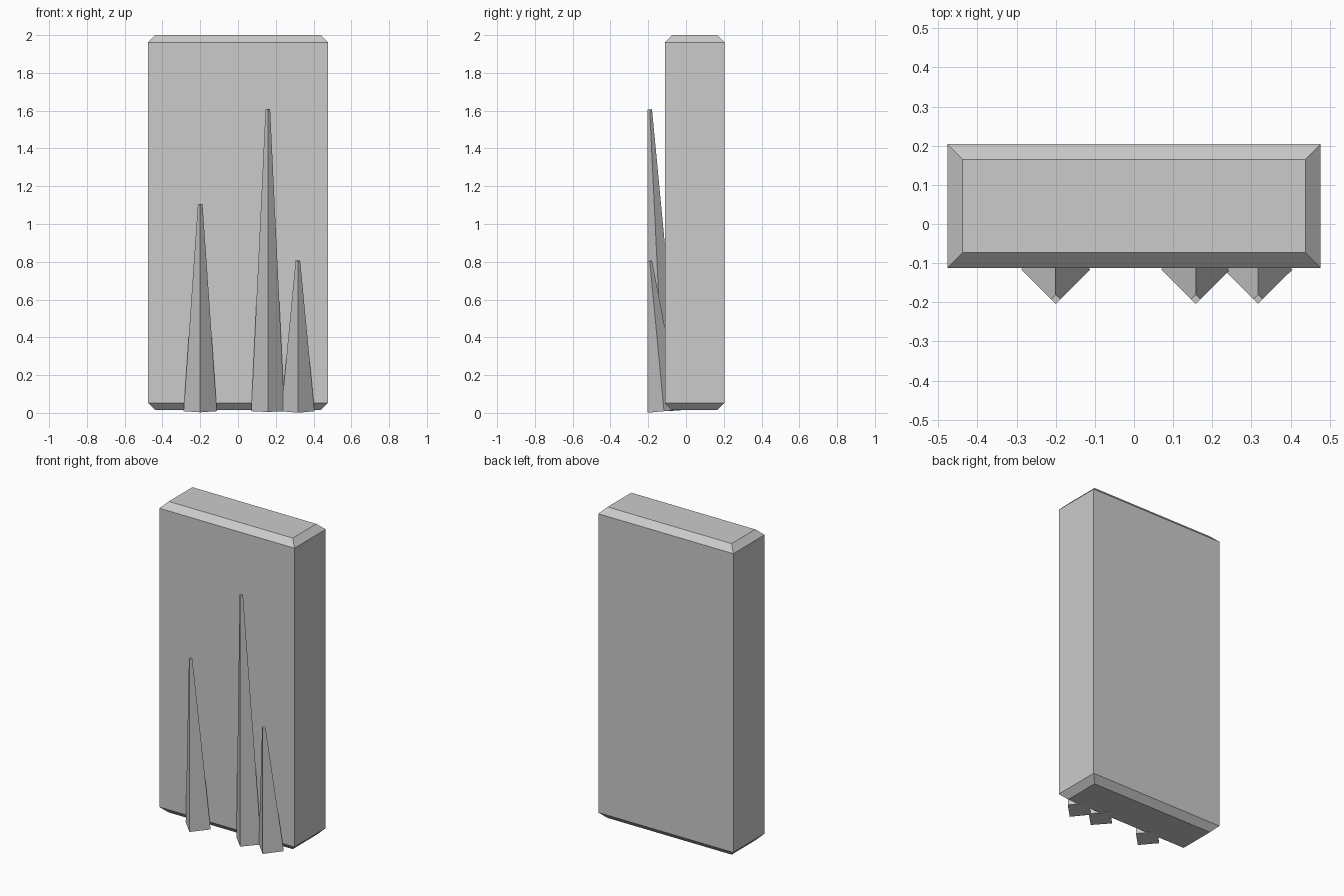
import bpy, bmesh, math
from mathutils import Matrix

if "Cube" in bpy.data.objects:
    bpy.data.objects.remove(bpy.data.objects["Cube"])

def finish(name, bm):
    bmesh.ops.recalc_face_normals(bm, faces=bm.faces)
    mesh = bpy.data.meshes.new(name)
    bm.to_mesh(mesh)
    bm.free()
    obj = bpy.data.objects.new(name, mesh)
    bpy.context.collection.objects.link(obj)
    return obj

# Upright slab: stacked rectangles, inset at both ends to form the chamfers
def slab(hx, y0, y1, z0, z1, inset):
    bm = bmesh.new()
    rings = []
    for z, i in ((z0, inset), (z0 + inset, 0), (z1 - inset, 0), (z1, inset)):
        corners = ((-hx + i, y0 + i), (hx - i, y0 + i), (hx - i, y1 - i), (-hx + i, y1 - i))
        rings.append([bm.verts.new((x, y, z)) for x, y in corners])
    for a, b in zip(rings, rings[1:]):
        for k in range(4):
            n = (k + 1) % 4
            bm.faces.new((a[k], a[n], b[n], b[k]))
    bm.faces.new(rings[0][::-1])
    bm.faces.new(rings[-1])
    return finish("slab", bm)

# Four-sided spike, leaning forward so its front edge is vertical
def spike(name, x, length, r0=0.088, r1=0.012, front=-0.204, base_z=0.009):
    lean = math.atan2(r0 - r1, length)
    bm = bmesh.new()
    rings = []
    for z, r in ((0, r0), (length, r1)):
        rings.append([bm.verts.new((px * r, py * r, z))
                      for px, py in ((0, -1), (1, 0), (0, 1), (-1, 0))])
    for k in range(4):
        n = (k + 1) % 4
        bm.faces.new((rings[0][k], rings[0][n], rings[1][n], rings[1][k]))
    bm.faces.new(rings[0][::-1])
    bm.faces.new(rings[1])
    place = Matrix.Translation((x, front + r0 * math.cos(lean), base_z))
    bm.transform(place @ Matrix.Rotation(lean, 4, 'X'))
    return finish(name, bm)

slab(0.477, -0.112, 0.204, 0.014, 2.0, 0.039)
for name, x, length in (("left_spike", -0.2, 1.1),
                        ("tall_spike", 0.158, 1.6),
                        ("short_spike", 0.317, 0.8)):
    spike(name, x, length)
